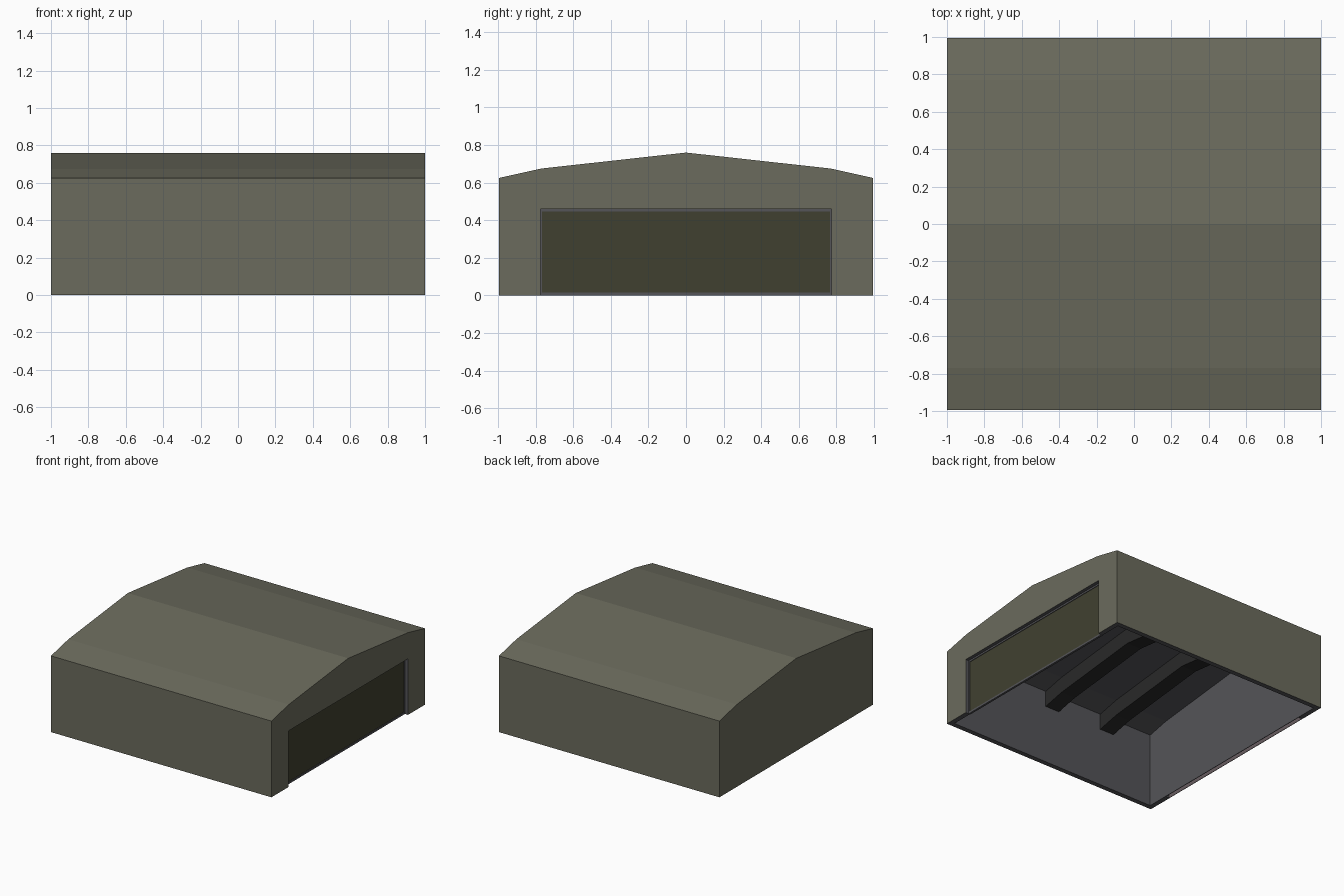
import bpy, bmesh
from mathutils import Vector

if "Cube" in bpy.data.objects:
    bpy.data.objects.remove(bpy.data.objects["Cube"])


def material(name, r, g, b):
    m = bpy.data.materials.new(name)
    m.diffuse_color = (r, g, b, 1)
    m.use_nodes = True
    m.node_tree.nodes["Principled BSDF"].inputs["Base Color"].default_value = m.diffuse_color
    return m


OLIVE = material("olive wall", 0.147, 0.147, 0.109)
GREY = material("inner grey", 0.089, 0.089, 0.098)
DOOR = material("dark olive door", 0.051, 0.051, 0.030)
BEAM = material("beam black", 0.022, 0.022, 0.022)
PINK = material("pinkish panel back", 0.14, 0.11, 0.12)


def prism(name, profile, x0, x1, mats, rule=None):
    """Extrude a (y, z) profile along x; rule(face) picks the material."""
    bm = bmesh.new()
    face = bm.faces.new([bm.verts.new((x0, y, z)) for y, z in profile])
    out = bmesh.ops.extrude_face_region(bm, geom=[face])
    moved = [v for v in out["geom"] if isinstance(v, bmesh.types.BMVert)]
    bmesh.ops.translate(bm, vec=(x1 - x0, 0, 0), verts=moved)
    bmesh.ops.recalc_face_normals(bm, faces=bm.faces)
    bm.normal_update()
    if rule:
        for f in bm.faces:
            f.material_index = rule(f)
    me = bpy.data.meshes.new(name)
    bm.to_mesh(me)
    bm.free()
    for m in mats:
        me.materials.append(m)
    ob = bpy.data.objects.new(name, me)
    bpy.context.collection.objects.link(ob)
    return ob


def rect(y0, y1, z0, z1):
    return [(y0, z0), (y1, z0), (y1, z1), (y0, z1)]


def inner_side(f):
    outward = f.calc_center_median() - Vector((0, 0, 0.35))
    return 0 if f.normal.dot(outward) > 0 and f.normal.z > -0.5 else 1


HALF, T = 0.995, 0.04          # half width and wall thickness
DY, DZ = 0.775, 0.46           # doorway half width and height
INNER = HALF - T

roof = [(-HALF, 0.625), (-0.77, 0.675), (0, 0.76), (0.77, 0.675), (HALF, 0.625)]
ceiling = [(-INNER, 0.61), (-0.77, 0.65), (0, 0.735), (0.77, 0.65), (INNER, 0.61)]

# Side walls and roof as one bent shell
shell = [(-HALF, 0)] + roof + [(HALF, 0), (INNER, 0)] + ceiling[::-1] + [(-INNER, 0)]
prism("walls_and_roof", shell, -1, 1, [OLIVE, GREY], inner_side)

# End walls with a doorway notch
end = [(-INNER, 0)] + ceiling + [(INNER, 0), (DY, 0), (DY, DZ), (-DY, DZ), (-DY, 0)]
prism("front_end_wall", end, 1 - T, 1, [OLIVE, GREY], inner_side)
prism("rear_end_wall", end, -1, -1 + T, [OLIVE, GREY], inner_side)

# Recessed door with its frame
prism("door", rect(-0.768, 0.768, 0.015, 0.447), 0.955, 0.967, [DOOR])
for side in (-1, 1):
    prism("door_frame_post", rect(side * 0.767, side * DY, 0, DZ), 0.955, 0.972, [GREY])
prism("door_frame_head", rect(-0.767, 0.767, 0.446, DZ), 0.955, 0.972, [GREY])
prism("door_frame_sill", rect(-0.767, 0.767, 0, 0.016), 0.955, 0.972, [GREY])

# Flush rear door: outer skin and inner lining with an open gap below
prism("rear_door_skin", rect(-DY, DY, 0, DZ), -1, -0.996, [OLIVE, PINK],
      lambda f: 1 if f.normal.x > 0.5 else 0)
prism("rear_door_lining", rect(-DY, DY, 0, DZ), -0.965, -0.96, [GREY])

# Ceiling beams following the roof line
beam = ceiling + [(y, z - 0.13) for y, z in reversed(ceiling)]
for x in (-0.535, 0, 0.535):
    prism("ceiling_beam", beam, x - 0.065, x + 0.065, [BEAM])
